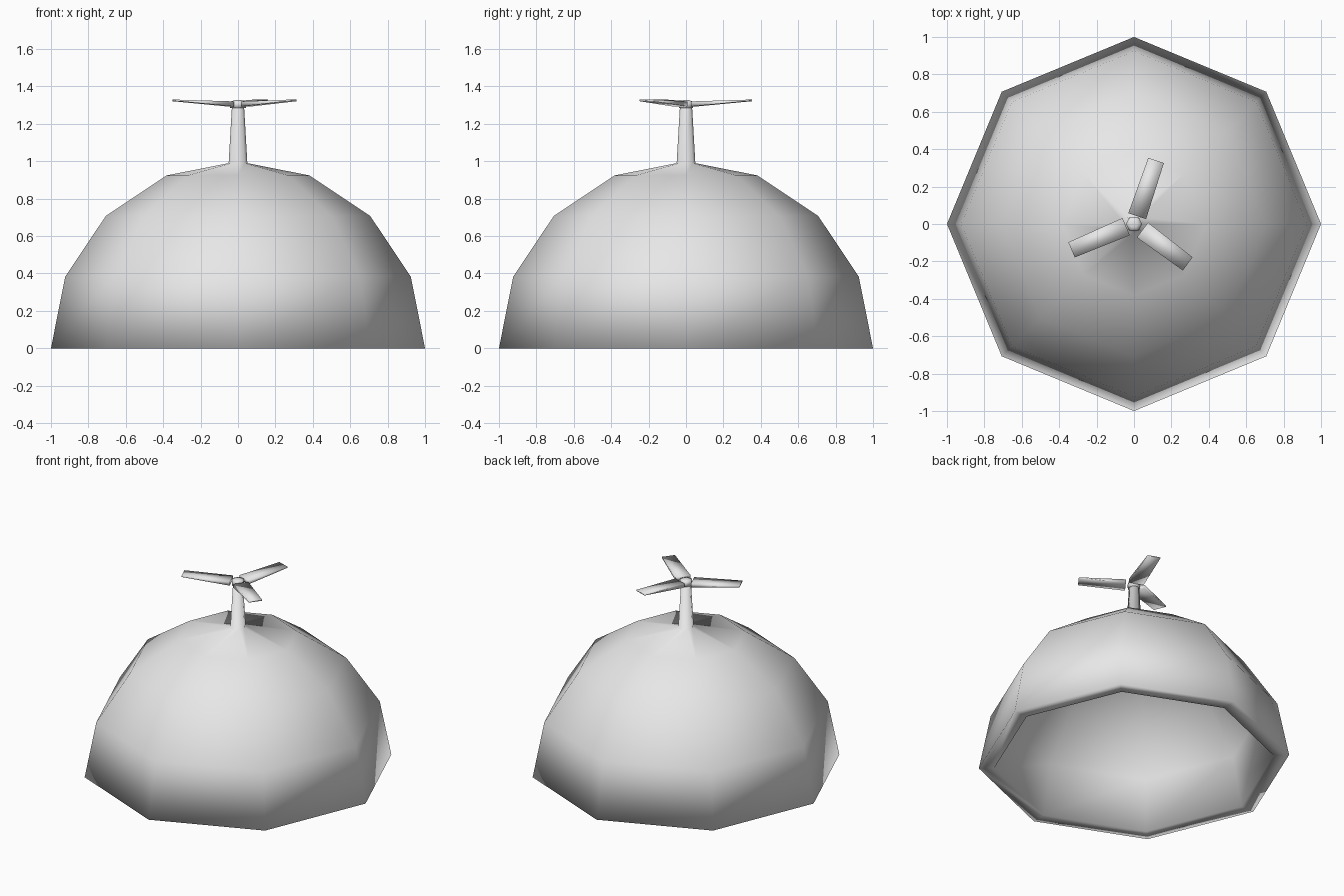
import bpy, bmesh, math
from mathutils import Vector

if "Cube" in bpy.data.objects:
    bpy.data.objects.remove(bpy.data.objects["Cube"], do_unlink=True)

grey = bpy.data.materials.new("light grey")
grey.use_nodes = True
grey.diffuse_color = (0.8, 0.8, 0.8, 1)
grey.node_tree.nodes["Principled BSDF"].inputs["Base Color"].default_value = (0.8, 0.8, 0.8, 1)


def finish(bm, name):
    """Turn a bmesh into a fully smooth grey object."""
    bmesh.ops.recalc_face_normals(bm, faces=bm.faces)
    for face in bm.faces:
        face.smooth = True
    mesh = bpy.data.meshes.new(name)
    bm.to_mesh(mesh)
    bm.free()
    mesh.materials.append(grey)
    obj = bpy.data.objects.new(name, mesh)
    bpy.context.collection.objects.link(obj)
    return obj


def lathe(name, profile, sides=8):
    """Revolve (radius, height) points around z."""
    bm = bmesh.new()
    verts = [bm.verts.new((r, 0, z)) for r, z in profile]
    edges = [bm.edges.new(pair) for pair in zip(verts, verts[1:])]
    bmesh.ops.spin(bm, geom=verts + edges, cent=(0, 0, 0), axis=(0, 0, 1),
                   angle=math.tau, steps=sides, use_merge=False)
    bmesh.ops.remove_doubles(bm, verts=bm.verts, dist=0.0005)
    return finish(bm, name)


def arc(radius):
    """Quarter circle from the rim upwards, without the pole."""
    return [(radius * math.cos(i * math.pi / 8), radius * math.sin(i * math.pi / 8))
            for i in range(4)]


# Hollow dome: inner shell, flat rim, outer shell, then the tapering mast
inner = [(0, 0.9)] + arc(0.9)[::-1]
mast = [(0.05, 0.99), (0.033, 1.285)]
lathe("dome_and_mast", inner + arc(1.0) + mast + [(0, 1.285)])

# Small hub on the mast
lathe("rotor_hub", [(0, 1.28), (0.042, 1.285), (0.044, 1.318), (0.02, 1.326), (0, 1.328)], 6)


# Tapered rotor blades, thick at the root and thin at the tip
def blade(name, root, tip):
    root, tip = Vector(root), Vector(tip)
    side = (tip - root).normalized()
    side = Vector((-side.y, side.x))
    bm = bmesh.new()
    for centre, half, low, high in ((root, 0.05, 1.293, 1.32), (tip, 0.044, 1.321, 1.329)):
        for s in (-1, 1):
            for z in (low, high):
                p = centre + side * half * s
                bm.verts.new((p.x, p.y, z))
    bmesh.ops.convex_hull(bm, input=bm.verts)
    bmesh.ops.dissolve_limit(bm, angle_limit=0.02, verts=bm.verts, edges=bm.edges)
    return finish(bm, name)


blade("back_blade", (0.017, 0.042), (0.118, 0.34))
blade("right_blade", (-0.042, -0.014), (-0.334, -0.138))
blade("left_blade", (0.045, -0.032), (0.287, -0.213))
